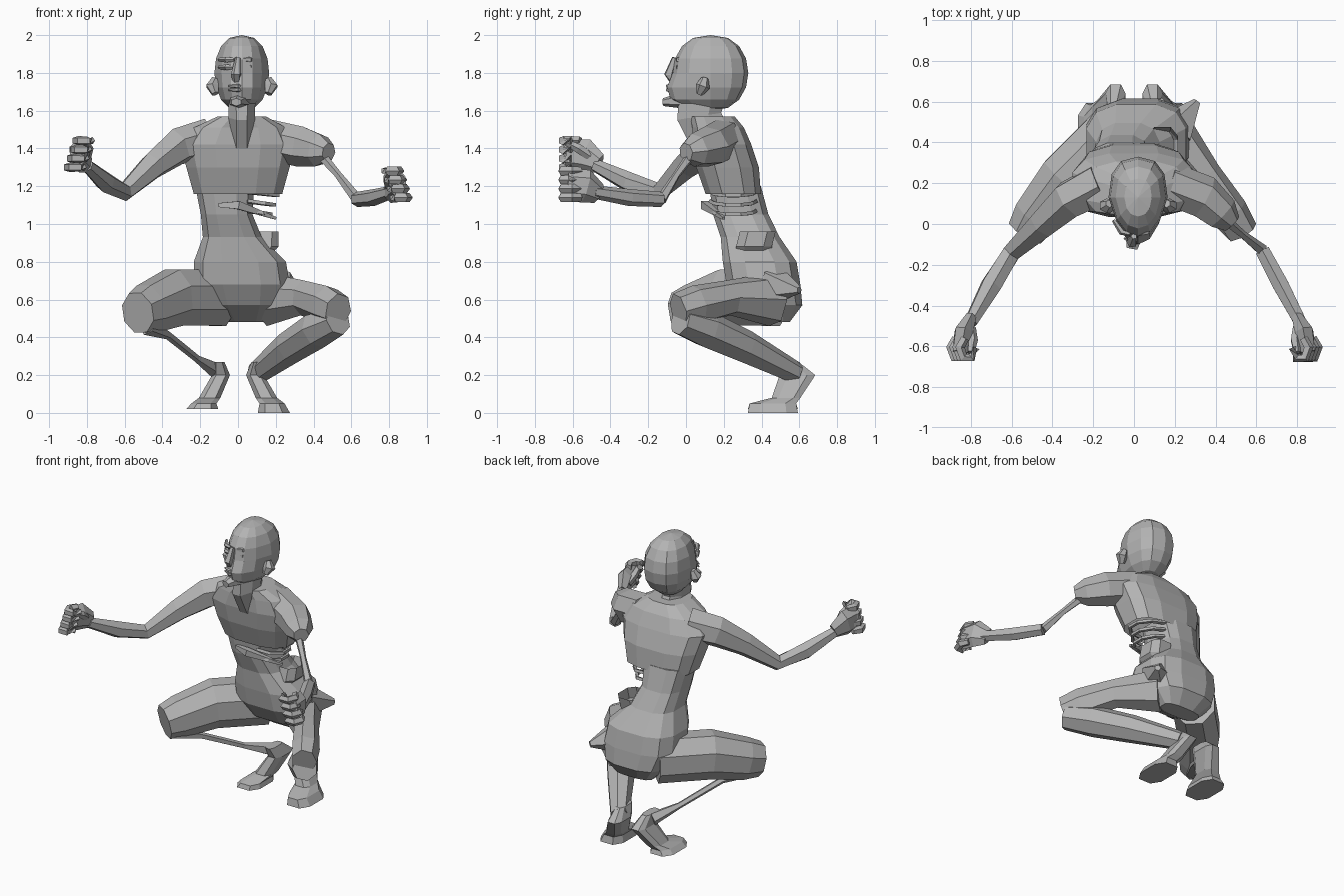
import bpy, bmesh, math
from mathutils import Vector

default_cube = bpy.data.objects.get("Cube")
if default_cube:
    bpy.data.objects.remove(default_cube, do_unlink=True)

grey_colour = (.45, .45, .45, 1)
grey = bpy.data.materials.new("plain grey")
grey.use_nodes = True
grey.diffuse_color = grey_colour
grey.node_tree.nodes["Principled BSDF"].inputs["Base Color"].default_value = grey_colour


def finish(bm, name):
    """Turn the working mesh into a flat-shaded grey object."""
    bmesh.ops.recalc_face_normals(bm, faces=bm.faces)
    mesh = bpy.data.meshes.new(name)
    bm.to_mesh(mesh)
    bm.free()
    mesh.materials.append(grey)
    bpy.context.collection.objects.link(bpy.data.objects.new(name, mesh))


def join_rings(name, rings, cap_start=True, cap_end=True):
    """Bridge neighbouring rings of points and close the ends."""
    bm = bmesh.new()
    loops = [[bm.verts.new(point) for point in ring] for ring in rings]
    for lower, upper in zip(loops, loops[1:]):
        for i in range(len(lower)):
            bm.faces.new((lower[i - 1], lower[i], upper[i], upper[i - 1]))
    if cap_start:
        bm.faces.new(loops[0])
    if cap_end:
        bm.faces.new(loops[-1])
    finish(bm, name)


def circle(sides):
    """Cosine and sine pairs around a circle, with a flat side up."""
    angles = [math.tau * (i + .5) / sides for i in range(sides)]
    return [(math.cos(angle), math.sin(angle)) for angle in angles]


def boxy(value, power=.7):
    """Push a cosine or sine outward for a squarer outline."""
    return math.copysign(abs(value) ** power, value)


def trunk(name, levels, sides=12, **caps):
    """Stack outlines given as height, middle x, half width, middle y, half depth."""
    rings = [[(x + boxy(c) * width, y + boxy(s) * depth, z) for c, s in circle(sides)]
             for z, x, width, y, depth in levels]
    join_rings(name, rings, **caps)


def limb(name, points, radii, sides=6, tall=1):
    """Sweep a ring of changing radius along a path; tall stretches it upward."""
    points = [Vector(point) for point in points]
    across = (points[-1] - points[0]).cross(Vector((0, 0, 1)))
    rings = []
    for i, (point, radius) in enumerate(zip(points, radii)):
        before, after = points[max(i - 1, 0)], points[min(i + 1, len(points) - 1)]
        along = (after - before).normalized()
        side = (across - along * across.dot(along)).normalized()
        up = side.cross(along)
        rings.append([point + (side * c + up * s * tall) * radius for c, s in circle(sides)])
    join_rings(name, rings)


# Torso: hips running into a narrow torn waist, and a hollow chest
trunk("hips_and_waist", [(.48, .04, .14, .49, .06), (.57, .03, .22, .45, .17),
                         (.68, .02, .26, .41, .2), (.8, .01, .25, .39, .2),
                         (.93, -.03, .16, .34, .16), (1.05, -.06, .14, .29, .15),
                         (1.2, -.07, .16, .26, .14)])
trunk("chest", [(1.16, 0, .24, .25, .15), (1.3, 0, .28, .22, .17), (1.42, 0, .31, .19, .16),
                (1.51, .01, .25, .17, .14), (1.57, .02, .13, .14, .12)], cap_start=False)

# Exposed ribs, broken breast bone and torn hip
for i in range(3):
    height = 1.07 + .05 * i
    arc = [math.pi * step / 5 for step in range(6)]
    limb(f"rib_{i + 1}", [(.05 + (.13 + .02 * i) * math.sin(a), .25 + .12 * math.cos(a),
                           height - .02 * math.sin(a)) for a in arc],
         [.013] * len(arc), sides=4)
limb("breast_bone", [(-.1, .13, 1.1), (0, .1, 1.1), (.2, .2, 1.03)], [.015, .03, .01], sides=4)
trunk("hip_bowl", [(.83, .1, .07, .36, .1), (.88, .13, .09, .36, .1), (.96, .14, .08, .38, .1)],
      sides=8, cap_end=False)
limb("torn_hip", [(.2, .46, .68), (.31, .6, .65)], [.11, .02], sides=5)

# Neck and skull, with a narrowed face and a jaw pulled forward
limb("neck", [(.02, .13, 1.45), (.02, .07, 1.57), (.02, .09, 1.7)], [.07, .075, .08],
     sides=8, tall=1.7)
skull = bmesh.new()
bmesh.ops.create_uvsphere(skull, u_segments=12, v_segments=8, radius=1)
for vert in skull.verts:
    x, y, z = vert.co
    front, low = max(0, -y), max(0, -z)
    vert.co = (.02 + .145 * boxy(x, .8) * (1 - .35 * front),
               .13 + .2 * (boxy(y, .8) - .6 * low * front), 1.8 + .2 * z)
finish(skull, "head")

# Face
limb("chin", [(.02, .04, 1.66), (-.01, -.12, 1.645)], [.08, .03], tall=.7)
limb("nose", [(0, -.06, 1.88), (-.01, -.09, 1.79), (-.01, -.07, 1.76)], [.015, .028, .02], sides=5)
for name, height in (("upper_lip", 1.73), ("lower_lip", 1.71)):
    limb(name, [(-.05, -.07, height), (0, -.095, height), (.04, -.07, height)],
         [.005, .012, .005], sides=5)
for label, s in (("right", -1), ("left", 1)):
    for feature, height in (("brow", 1.87), ("eye", 1.83)):
        limb(f"{label}_{feature}", [(s * .02, -.05, height), (s * .06, -.04, height),
                                    (s * .1, .02, height)], [.01, .016, .01], sides=5)
    ear = .02 + s * .14
    limb(f"{label}_ear", [(ear, .07, 1.69), (ear + s * .015, .09, 1.73), (ear, .1, 1.77)],
         [.02, .038, .02])

# Whole right arm; left shoulder stump, bare bone and forearm
limb("right_arm", [(-.16, .2, 1.45), (-.32, .12, 1.41), (-.45, 0, 1.31), (-.6, -.14, 1.17),
                   (-.7, -.3, 1.22), (-.8, -.48, 1.31)], [.11, .1, .075, .05, .055, .035])
limb("left_shoulder", [(.16, .2, 1.45), (.34, .13, 1.41), (.43, .05, 1.39), (.48, 0, 1.38)],
     [.11, .11, .09, .05], sides=7)
left_elbow = (.63, -.13, 1.13)
limb("left_upper_arm_bone", [(.4, .06, 1.41), (.53, -.05, 1.26), left_elbow],
     [.03, .02, .03], sides=5)
limb("left_forearm", [left_elbow, (.72, -.3, 1.14), (.82, -.49, 1.17)], [.04, .045, .035])

# Clenched fists: a palm with four curled fingers and a thumb
for label, s, base in (("right", -1, 1.28), ("left", 1, 1.12)):
    limb(f"{label}_palm", [(s * .8, -.46, base + .04), (s * .835, -.53, base + .08),
                           (s * .85, -.63, base + .09)], [.03, .05, .045], tall=1.8)
    curl = [1.2 - step * 1.1 for step in range(5)]
    for i in range(4):
        middle, height = .86 - .015 * i, base + .02 + .047 * i
        limb(f"{label}_finger_{i + 1}",
             [(s * (middle + .04 * math.cos(a)), -.61 + .055 * math.sin(a), height) for a in curl],
             [.022, .026, .025, .024, .02], sides=5)
    limb(f"{label}_thumb", [(s * .8, -.51, base + .08), (s * .79, -.57, base + .12),
                            (s * .8, -.63, base + .15)], [.025, .025, .018], sides=5)

# Legs: full right thigh on a bare shin bone, thin left thigh on a full shin
limb("right_thigh", [(-.1, .46, .61), (-.34, .22, .61), (-.48, .04, .55), (-.53, -.04, .53)],
     [.14, .14, .12, .1], sides=8, tall=1.15)
limb("right_shin_bone", [(-.48, 0, .46), (-.37, .14, .41), (-.22, .38, .29), (-.12, .54, .23)],
     [.05, .022, .02, .045], sides=5)
limb("left_thigh", [(.17, .46, .6), (.35, .24, .61), (.47, .06, .57), (.53, -.04, .54)],
     [.12, .08, .09, .08], sides=7, tall=1.2)
limb("left_shin", [(.53, -.03, .49), (.42, .11, .44), (.28, .31, .35), (.1, .58, .21)],
     [.08, .1, .09, .06], sides=7)

# Feet: a lifted heel standing on a flat toe pad
for label, s, base in (("right", -1, .02), ("left", 1, 0)):
    trunk(f"{label}_foot", [(base, s * .19, .09, .46, .14), (.05, s * .18, .07, .46, .13),
                            (.08, s * .15, .06, .53, .08), (.2, s * .09, .05, .59, .1),
                            (.27, s * .1, .03, .53, .07)], sides=8)
